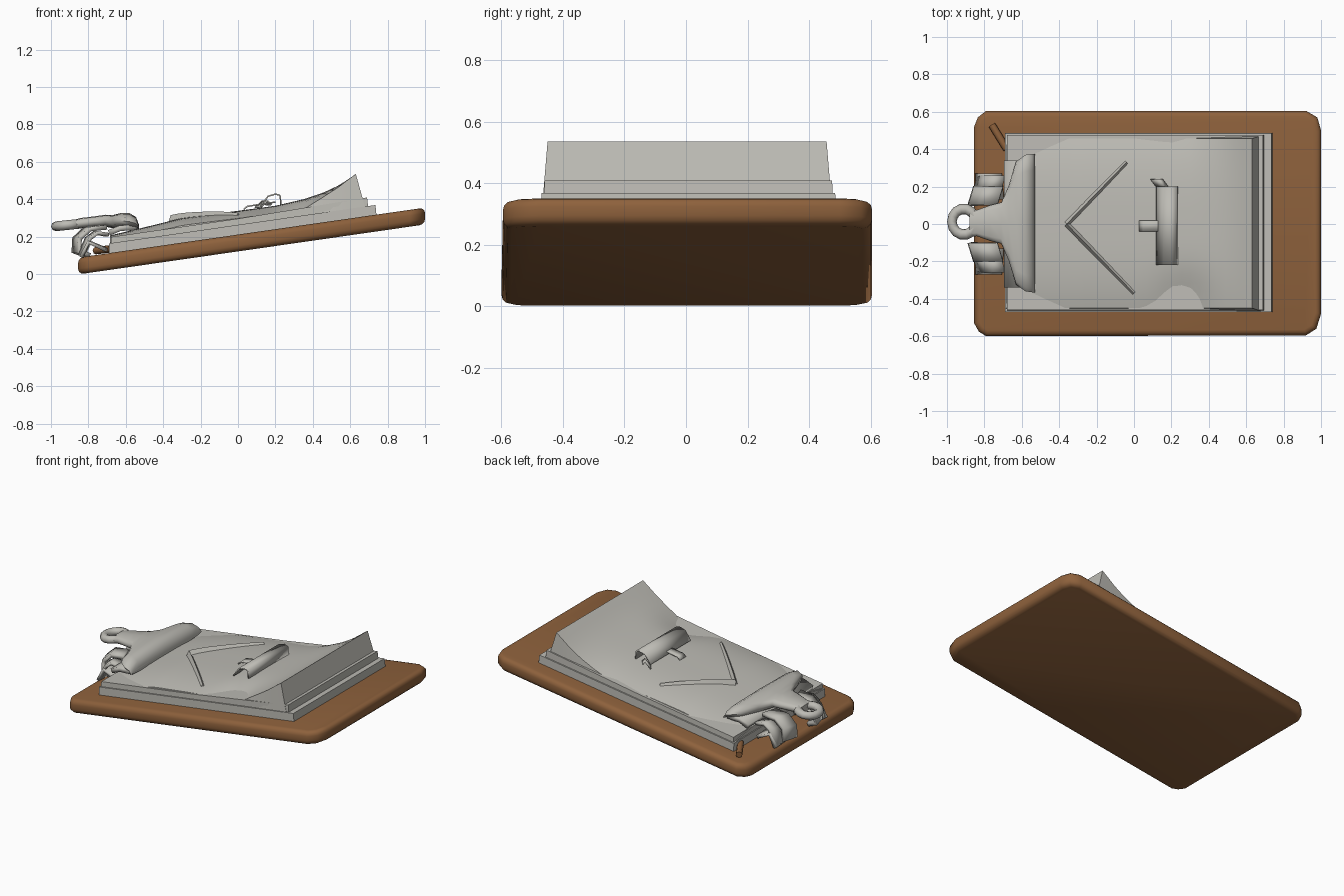
import bpy, bmesh, math
from mathutils import Vector

cube = bpy.data.objects.get("Cube")
if cube:
    bpy.data.objects.remove(cube, do_unlink=True)


def make_material(name, color):
    mat = bpy.data.materials.new(name)
    mat.use_nodes = True
    mat.diffuse_color = (*color, 1)
    mat.node_tree.nodes["Principled BSDF"].inputs["Base Color"].default_value = (*color, 1)
    return mat


BROWN = make_material("brown wood", (0.27, 0.12, 0.045))
GREY = make_material("pale grey", (0.51, 0.50, 0.46))


def finish(name, bm, mat, angle=35):
    bmesh.ops.recalc_face_normals(bm, faces=bm.faces[:])
    mesh = bpy.data.meshes.new(name)
    bm.to_mesh(mesh)
    bm.free()
    mesh.materials.append(mat)
    ob = bpy.data.objects.new(name, mesh)
    bpy.context.collection.objects.link(ob)
    bpy.ops.object.select_all(action='DESELECT')
    bpy.context.view_layer.objects.active = ob
    ob.select_set(True)
    bpy.ops.object.shade_smooth_by_angle(angle=math.radians(angle))
    return ob


def board_top(x):
    return 0.211 + 0.144 * x


def interpolate(points, x):
    """Smoothly blended height along a short profile."""
    for (xa, za), (xb, zb) in zip(points, points[1:]):
        if x <= xb:
            t = max(0, (x - xa) / (xb - xa))
            return za + (zb - za) * t
    return points[-1][1]


# Sloping board with clipped, rounded corners
outline = [(-0.855, -0.53), (-0.83, -0.575), (-0.79, -0.6), (0.92, -0.595),
           (0.975, -0.56), (1.0, -0.48), (1.0, 0.5), (0.98, 0.57),
           (0.92, 0.605), (-0.79, 0.605), (-0.835, 0.57), (-0.855, 0.52)]
bm = bmesh.new()
base = bm.faces.new([bm.verts.new((x, y, board_top(x) - 0.09)) for x, y in outline])
up = bmesh.ops.extrude_face_region(bm, geom=[base])
bmesh.ops.translate(bm, vec=(0, 0, 0.09),
                    verts=[v for v in up["geom"] if isinstance(v, bmesh.types.BMVert)])
rims = [e for e in bm.edges if abs(e.verts[0].co.z - e.verts[1].co.z) < 0.3
        and e.calc_face_angle(0) > 1.2]
bmesh.ops.bevel(bm, geom=rims, offset=0.03, segments=3, affect='EDGES', profile=0.5)
finish("board", bm, BROWN, 50)


# Paper layers: a height-mapped top with walls that spread out to the board
def paper(name, x0, x1, y0, y1, height, spread, nx=28, ny=20):
    bm = bmesh.new()
    bmesh.ops.create_grid(bm, x_segments=nx, y_segments=ny, size=0.5)
    for v in bm.verts:
        x = x0 + (x1 - x0) * (v.co.x + 0.5)
        y = y0 + (y1 - y0) * (v.co.y + 0.5)
        v.co = (x, y, height(x, y))
    rim = [e for e in bm.edges if e.is_boundary]
    wall = bmesh.ops.extrude_edge_only(bm, edges=rim)
    for v in wall["geom"]:
        if isinstance(v, bmesh.types.BMVert):
            if abs(v.co.x - x1) < 1e-4:
                v.co.x += spread
            if abs(v.co.y - y0) < 1e-4:
                v.co.y -= spread * 0.3
            if abs(v.co.y - y1) < 1e-4:
                v.co.y += spread * 0.3
            v.co.z = board_top(v.co.x) - 0.01
    bmesh.ops.holes_fill(bm, edges=[e for e in bm.edges if e.is_boundary])
    return finish(name, bm, GREY, 40)


page_profile = [(-0.69, 0.205), (-0.45, 0.262), (-0.3, 0.3), (0, 0.338), (0.2, 0.365),
                (0.35, 0.4), (0.46, 0.436), (0.55, 0.48), (0.63, 0.535)]


def page_height(x, y):
    z = interpolate(page_profile, x)
    flat = min(1, max(0, (0.6 - x) / 0.3))
    droop = 0.04 * flat * (abs(y) / 0.45) ** 3
    dent = 0.035 * math.exp(-((x - 0.27) / 0.13) ** 2 - ((y + 0.42) / 0.16) ** 2)
    return z - droop - dent


paper("lower_pages", -0.69, 0.735, -0.47, 0.485,
      lambda x, y: board_top(x) + 0.052, 0.006, 4, 4)
paper("middle_pages", -0.68, 0.69, -0.46, 0.475,
      lambda x, y: board_top(x) + 0.085 + 0.02 * max(0, x), 0.012, 8, 4)
paper("curled_top_pages", -0.685, 0.63, -0.45, 0.457, page_height, 0.065)


# Folded strips made from a profile in x and z
def folded_strip(name, points, y0, y1, thickness, skew=0.0):
    bm = bmesh.new()
    rows = [[bm.verts.new((x + skew * k, y, z)) for x, z in points]
            for k, y in enumerate((y0, y1))]
    for i in range(len(points) - 1):
        bm.faces.new((rows[0][i], rows[0][i + 1], rows[1][i + 1], rows[1][i]))
    ob = finish(name, bm, GREY, 30)
    mod = ob.modifiers.new("thickness", 'SOLIDIFY')
    mod.thickness = thickness
    mod.offset = 0
    return ob


# Creases forming an arrow on the page
def crease(name, a, b, width, rise):
    a, b = Vector((*a, 0)), Vector((*b, 0))
    side = (b - a).normalized().cross(Vector((0, 0, 1))) * width
    bm = bmesh.new()
    steps = 8
    rows = []
    for i in range(steps + 1):
        t = i / steps
        p = a.lerp(b, t)
        lift = rise * (1 - 0.6 * t)
        rows.append([bm.verts.new((q.x, q.y, page_height(q.x, q.y) + h))
                     for q, h in ((p - side, -0.015), (p, lift), (p + side, -0.015))])
    for r, s in zip(rows, rows[1:]):
        for k in range(3):
            bm.faces.new((r[k], r[(k + 1) % 3], s[(k + 1) % 3], s[k]))
    bm.faces.new(rows[0])
    bm.faces.new(rows[-1])
    finish(name, bm, GREY, 25)


crease("left_page_crease", (-0.36, 0), (-0.04, 0.33), 0.022, 0.03)
crease("right_page_crease", (-0.36, 0), (0.0, -0.37), 0.022, 0.03)

# Raised torn flap in the middle of the page
folded_strip("torn_page_flap", [(0.12, 0.36), (0.16, 0.415), (0.2, 0.428), (0.225, 0.42),
                                (0.23, 0.37)], -0.22, 0.2, 0.008)
folded_strip("torn_flap_tip", [(0.12, 0.355), (0.16, 0.39), (0.18, 0.37)],
             0.2, 0.24, 0.008, -0.03)
folded_strip("page_fold", [(0.03, 0.345), (0.05, 0.362), (0.2, 0.385)], -0.04, 0.02, 0.008)

# Clip lever: rounded sections (x, middle z, half width, half thickness)
sections = [(-0.88, 0.265, 0.075, 0.024), (-0.84, 0.272, 0.07, 0.028),
            (-0.77, 0.28, 0.095, 0.028), (-0.71, 0.285, 0.11, 0.032),
            (-0.67, 0.28, 0.2, 0.035), (-0.63, 0.285, 0.33, 0.04),
            (-0.58, 0.28, 0.365, 0.045), (-0.545, 0.27, 0.37, 0.035),
            (-0.53, 0.25, 0.37, 0.015)]
bm = bmesh.new()
rings = []
for x, z, w, h in sections:
    ring = []
    for k in range(12):
        a = math.tau * k / 12
        c, s = math.cos(a), math.sin(a)
        ring.append(bm.verts.new((x, 0.005 + w * math.copysign(abs(c) ** 0.4, c), z + h * s)))
    rings.append(ring)
for r, s in zip(rings, rings[1:]):
    for k in range(12):
        bm.faces.new((r[k], r[(k + 1) % 12], s[(k + 1) % 12], s[k]))
bm.faces.new(rings[0])
bm.faces.new(rings[-1])
finish("clip_lever", bm, GREY, 50)

# Hanging loop at the end of the lever
bpy.ops.mesh.primitive_torus_add(major_radius=0.064, minor_radius=0.026, major_segments=14,
                                 minor_segments=8, location=(-0.91, 0.012, 0.262))
loop = bpy.context.object
loop.name = "hanging_loop"
loop.scale.y = 1.08
loop.rotation_euler.y = math.radians(-6)
loop.data.materials.append(GREY)
bpy.ops.object.shade_smooth_by_angle(angle=math.radians(60))

# Clip jaw pressing on the pages
folded_strip("clip_jaw", [(-0.69, 0.22), (-0.63, 0.245), (-0.54, 0.25)], -0.34, 0.34, 0.03)

# Bent bracket on each side of the lever
for label, s in (("left", 1), ("right", -1)):
    folded_strip(label + "_bracket_arch", [(-0.82, 0.1), (-0.88, 0.12), (-0.875, 0.19),
                 (-0.82, 0.24), (-0.73, 0.25)], s * 0.1, s * 0.2, 0.025, 0.03)
    folded_strip(label + "_bracket_foot", [(-0.83, 0.09), (-0.79, 0.17), (-0.7, 0.13)],
                 s * 0.13, s * 0.27, 0.02, -0.01)
    folded_strip(label + "_bracket_ear", [(-0.85, 0.1), (-0.81, 0.19), (-0.77, 0.22),
                 (-0.71, 0.21)], s * 0.18, s * 0.26, 0.02, 0.02)

# Short wooden peg lying by the corner
start, end = Vector((-0.76, 0.53, 0.125)), Vector((-0.68, 0.4, 0.135))
bpy.ops.mesh.primitive_cylinder_add(vertices=8, radius=0.02, depth=(end - start).length,
                                    location=(start + end) / 2)
peg = bpy.context.object
peg.name = "corner_peg"
peg.rotation_euler = (end - start).to_track_quat('Z', 'Y').to_euler()
peg.data.materials.append(BROWN)
bpy.ops.object.shade_smooth_by_angle(angle=math.radians(50))
